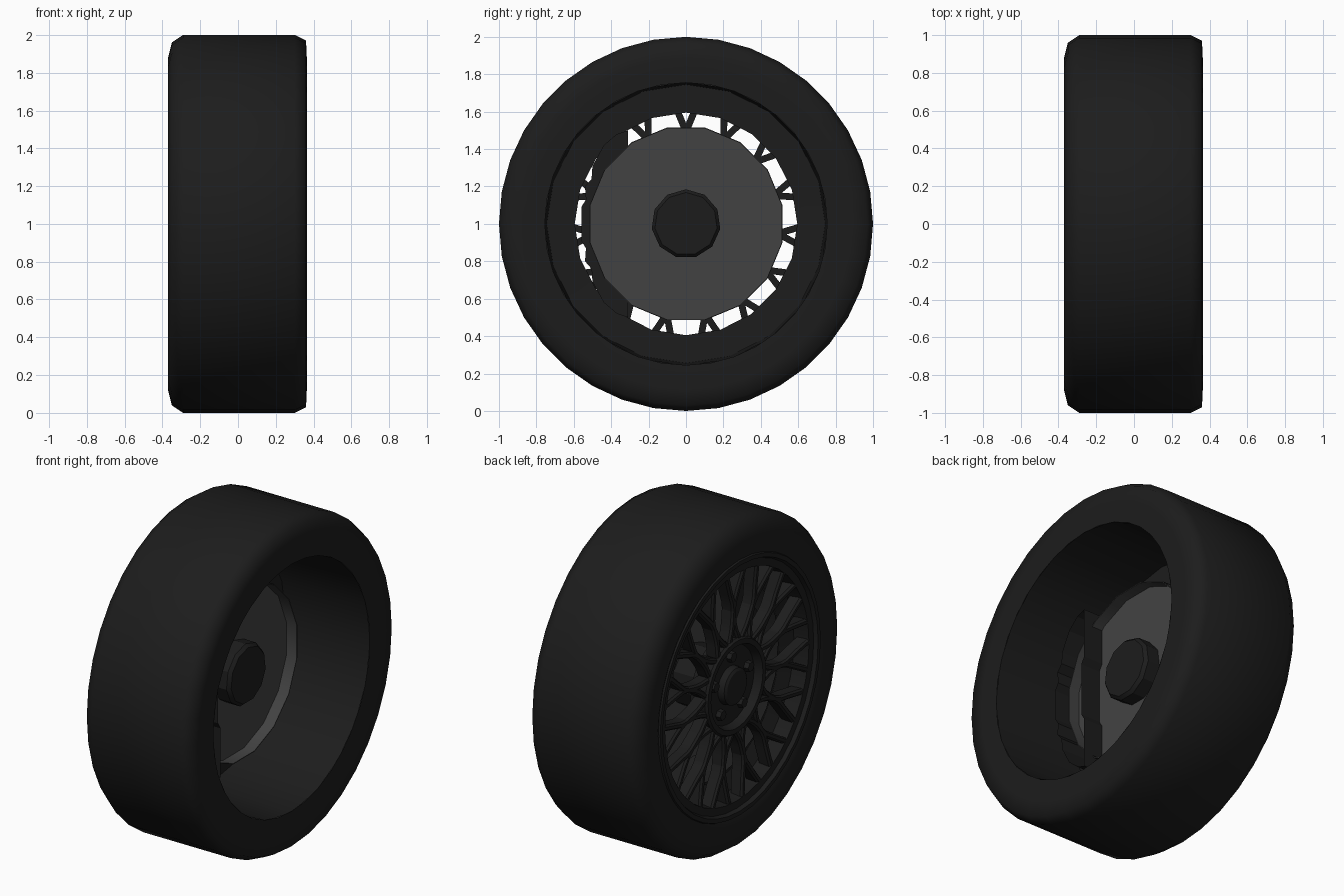
import bpy, bmesh, math
from math import sin, cos, pi, radians

if "Cube" in bpy.data.objects:
    bpy.data.objects.remove(bpy.data.objects["Cube"])

CZ = 1.0  # axle height; the axle runs along x


def mat(name, v):
    m = bpy.data.materials.new(name)
    m.diffuse_color = (v, v, v, 1)
    m.use_nodes = True
    m.node_tree.nodes["Principled BSDF"].inputs["Base Color"].default_value = m.diffuse_color
    return m


RUBBER, METAL, DISC = mat("rubber", 0.012), mat("dark_metal", 0.012), mat("disc_grey", 0.055)


def finish(bm, name, material, angle=None):
    bmesh.ops.recalc_face_normals(bm, faces=bm.faces)
    me = bpy.data.meshes.new(name)
    bm.to_mesh(me)
    bm.free()
    ob = bpy.data.objects.new(name, me)
    bpy.context.collection.objects.link(ob)
    me.materials.append(material)
    if angle:
        bpy.ops.object.select_all(action='DESELECT')
        ob.select_set(True)
        bpy.context.view_layer.objects.active = ob
        bpy.ops.object.shade_smooth_by_angle(angle=radians(angle))
    return ob


def ring_point(x, r, a, cy=0, cz=CZ):
    return (x, cy + r * cos(a), cz + r * sin(a))


def lathe(name, profile, n, material, angle=30, cy=0, cz=CZ, phase=0.0):
    """Revolve (x, r) points about an axis parallel to x; r = 0 makes a cap."""
    bm = bmesh.new()
    rows = []
    for x, r in profile:
        if r == 0:
            rows.append([bm.verts.new((x, cy, cz))] * n)
        else:
            rows.append([bm.verts.new(ring_point(x, r, phase + 2 * pi * i / n, cy, cz)) for i in range(n)])
    for a, b in zip(rows, rows[1:]):
        for i in range(n):
            j = (i + 1) % n
            bm.faces.new(list(dict.fromkeys((a[i], a[j], b[j], b[i]))))
    return finish(bm, name, material, angle)


# Tyre
lathe("tyre", [(-0.345, 0.75), (-0.367, 0.80), (-0.37, 0.88), (-0.35, 0.96), (-0.29, 1.0),
               (0.30, 1.0), (0.36, 0.97), (0.364, 0.88), (0.362, 0.755)], 36, RUBBER, 75)

# Rim: outer lip, then a straight barrel closed by a flat flange behind the spokes
lathe("rim_lip", [(-0.345, 0.785), (-0.368, 0.775), (-0.368, 0.75), (-0.345, 0.74), (-0.345, 0.695),
                  (-0.25, 0.685), (-0.21, 0.60)], 40, METAL)
lathe("rim_barrel", [(-0.205, 0.595), (-0.20, 0.745), (0.362, 0.76)], 20, METAL)

# Lattice spokes: 15 nodes, one left- and one right-leaning branch each
N = 15
PATH = [(0.26, 1.5, -0.335), (0.30, 5, -0.334), (0.34, 8.8, -0.332), (0.39, 11, -0.330),
        (0.45, 11.8, -0.330), (0.51, 12.8, -0.332), (0.58, 15.5, -0.335), (0.70, 18.8, -0.345)]
W, D = 0.018, 0.075  # half width and depth of a branch
SECTION = [(-W, D), (-W, 0.012), (-W / 2, 0), (W / 2, 0), (W, 0.012), (W, D)]
bm = bmesh.new()
for k in range(N):
    for s in (-1, 1):
        base = pi / 2 + 2 * pi * (k + 0.5) / N
        pts = [(r * cos(base + s * radians(d)), r * sin(base + s * radians(d)), x) for r, d, x in PATH]
        prev = None
        for i, (y, z, x) in enumerate(pts):
            a, b = pts[max(i - 1, 0)], pts[min(i + 1, len(pts) - 1)]
            ty, tz = b[0] - a[0], b[1] - a[1]
            l = math.hypot(ty, tz)
            ny, nz = -tz / l, ty / l
            row = [bm.verts.new((x + d, y + ny * w, CZ + z + nz * w)) for w, d in SECTION]
            if prev:
                for j in range(6):
                    bm.faces.new((prev[j], prev[(j + 1) % 6], row[(j + 1) % 6], row[j]))
            else:
                bm.faces.new(row)
            prev = row
        bm.faces.new(prev)
finish(bm, "lattice_spokes", METAL, 35)

# Hub: raised ring with a recessed face, centre cap and five bolts
lathe("wheel_hub", [(-0.22, 0), (-0.22, 0.27), (-0.33, 0.29), (-0.345, 0.28), (-0.345, 0.25),
                    (-0.295, 0.235), (-0.295, 0)], 30, METAL)
lathe("centre_cap", [(-0.29, 0.115), (-0.335, 0.11), (-0.345, 0.095), (-0.345, 0)], 20, METAL)
for k in range(5):
    a = pi / 2 + 2 * pi * k / 5
    lathe("wheel_bolt_%d" % (k + 1), [(-0.29, 0.034), (-0.325, 0.03), (-0.325, 0)], 6, METAL,
          cy=0.175 * cos(a), cz=CZ + 0.175 * sin(a))

# Brake disc: shallow cup open to the inside, and the axle stub
lathe("brake_disc", [(-0.035, 0), (-0.035, 0.525), (0.04, 0.525), (0.04, 0.52), (-0.03, 0.52), (-0.03, 0)],
      16, DISC, phase=pi / 16)
lathe("axle_stub", [(-0.22, 0), (-0.22, 0.185), (0.05, 0.185), (0.07, 0.168), (0.07, 0)],
      11, METAL, phase=pi / 2)

# Brake caliper: scalloped crescent shell, open to the inside, mirrored about the axle height
half = [(-0.335, 0.16), (-0.31, 0.20), (-0.31, 0.50), (-0.37, 0.48), (-0.44, 0.42), (-0.50, 0.31),
        (-0.505, 0.24), (-0.54, 0.20), (-0.535, 0.13), (-0.56, 0.09)]
outline = half + [(y, -z) for y, z in reversed(half)]
bm = bmesh.new()
back = [bm.verts.new((-0.10, y, CZ + z)) for y, z in outline]
front = [bm.verts.new((0.10, y, CZ + z)) for y, z in outline]
bm.faces.new(back)
for i in range(len(back)):
    j = (i + 1) % len(back)
    bm.faces.new((back[i], back[j], front[j], front[i]))
finish(bm, "brake_caliper", METAL)
